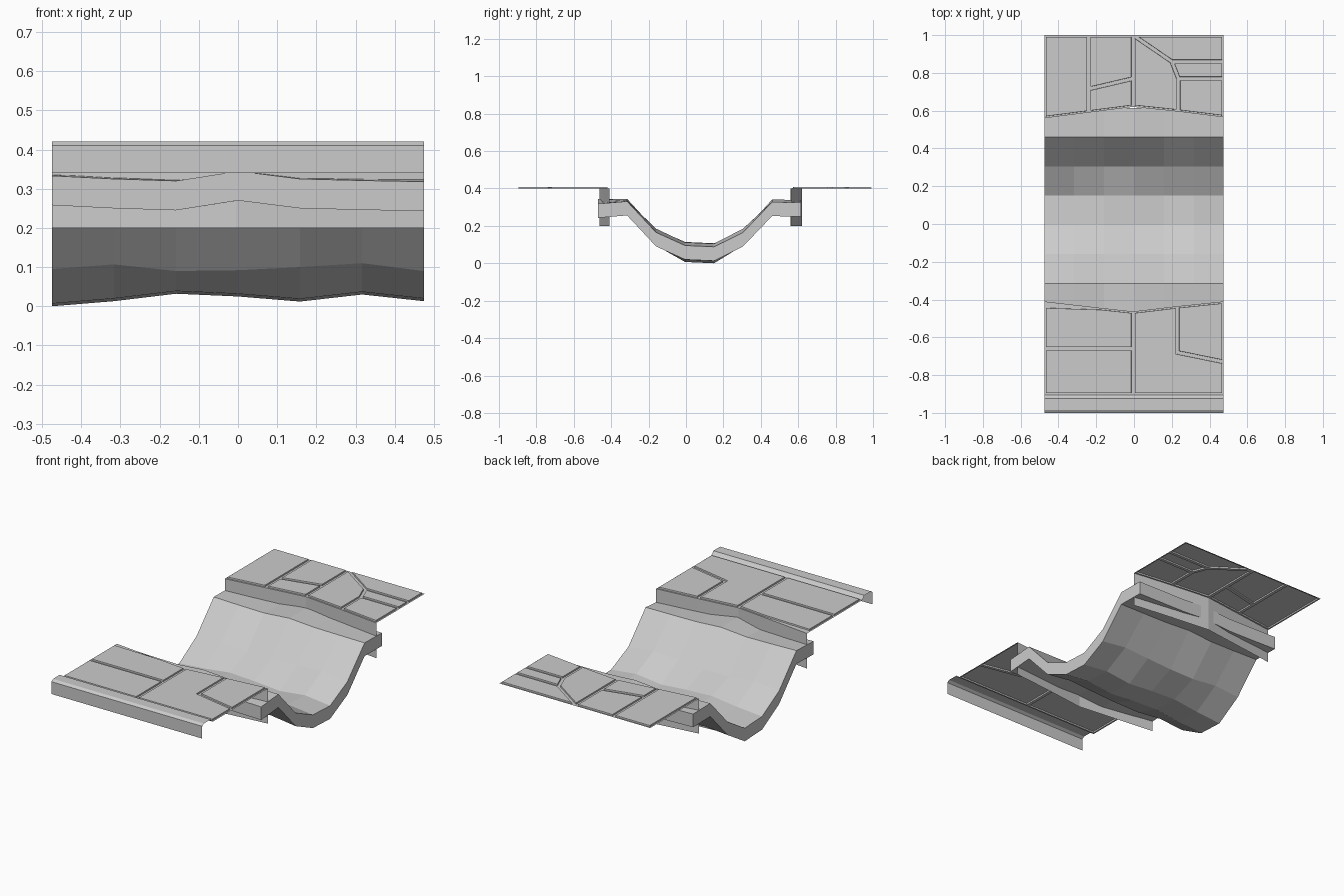
import bpy, bmesh

cube = bpy.data.objects.get("Cube")
if cube:
    bpy.data.objects.remove(cube, do_unlink=True)

# One plain concrete colour
concrete = bpy.data.materials.new("concrete_grey")
concrete.use_nodes = True
GREY = (0.6, 0.6, 0.6, 1)
concrete.diffuse_color = GREY
concrete.node_tree.nodes["Principled BSDF"].inputs["Base Color"].default_value = GREY

L, R = -0.475, 0.475      # side edges
M = -0.005                # middle joint
FLOOR, SLAB = 0.4, 0.408  # joint floor and slab top heights


def finish(bm, name):
    mesh = bpy.data.meshes.new(name)
    bm.to_mesh(mesh)
    bm.free()
    mesh.materials.append(concrete)
    obj = bpy.data.objects.new(name, mesh)
    bpy.context.collection.objects.link(obj)
    return obj


def strip(bm, first, second):
    """Join two rows of points with quads."""
    a = [bm.verts.new(p) for p in first]
    b = [bm.verts.new(p) for p in second]
    for i in range(len(a) - 1):
        bm.faces.new((a[i], a[i + 1], b[i + 1], b[i]))


def paving(name, outlines, fillers=()):
    """Raised slabs with sunken joints between them."""
    bm = bmesh.new()

    def polygon(points):
        return bm.faces.new([bm.verts.new((x, y, FLOOR)) for x, y in points])

    slabs = [polygon(o) for o in outlines]
    for o in fillers:
        polygon(o)
    bm.normal_update()
    bmesh.ops.inset_individual(bm, faces=slabs, thickness=0.009, use_even_offset=True)
    bmesh.ops.inset_individual(bm, faces=slabs, thickness=0.001,
                               depth=SLAB - FLOOR, use_even_offset=True)
    bmesh.ops.remove_doubles(bm, verts=bm.verts[:], dist=0.0001)
    return finish(bm, name)


def riser(name, edge):
    """Thin wall hanging below the paving edge."""
    bm = bmesh.new()
    strip(bm, [(x, y, 0.2) for x, y in edge], [(x, y, FLOOR) for x, y in edge])
    return finish(bm, name)


# Back paving: crooked joints around irregular slabs
back_edge = [(L, .56), (-.24, .59), (M, .62), (.235, .595), (R, .565)]
e0, e1, e2, e3, e4 = back_edge
left_t, mid_t = (-.24, .715), (M, .77)
left_top, mid_top = (-.24, 1), (M, 1)
bend, knee = (.2, .86), (.235, .77)
paving("back_paving", [
    [e0, e1, left_t, left_top, (L, 1)],
    [e1, e2, mid_t, left_t],
    [left_t, mid_t, mid_top, left_top],
    [e2, e3, knee, bend, mid_top, mid_t],
    [mid_top, bend, (R, .86), (R, 1)],
    [bend, knee, (R, .77), (R, .86)],
    [e3, e4, (R, .77), knee],
])
riser("back_riser", back_edge)

# Front paving
front_edge = [(L, -.41), (-.17, -.445), (M, -.463), (.23, -.435), (R, -.41)]
f0, f1, f2, f3, f4 = front_edge
cross, corner = (M, -.66), (.23, -.68)
side_l, side_r, notch = (L, -.66), (R, -.73), (L, -.435)
near_l, near_m, near_r = (L, -.905), (M, -.905), (R, -.905)
paving("front_paving", [
    [near_l, near_m, cross, side_l],
    [side_l, cross, f2, f1, notch],
    [near_m, near_r, side_r, corner, f3, f2, cross],
    [corner, side_r, f4, f3],
], fillers=[[notch, f1, f0]])
riser("front_riser", front_edge)

# Curb: open folded sheet along the front
curb_profile = [(-.905, FLOOR), (-.915, .408), (-.925, .42),
                (-.985, .42), (-1, .41), (-1, .34)]
bm = bmesh.new()
strip(bm, [(L, y, z) for y, z in curb_profile], [(R, y, z) for y, z in curb_profile])
finish(bm, "curb")

# Channel: uneven trough, a grid of rows thickened straight up
edge_wave = [.015, .007, .002, .027, .007, .003, 0]
slope_wave = [.005, .017, 0, .002, .01, .02, 0]
bed_wave = [-.013, 0, .019, .012, -.001, .017, 0]
lip_wave = [v / 2 for v in edge_wave]
rows = [(.243, edge_wave), (.256, lip_wave), (.09, slope_wave), (.02, bed_wave),
        (.013, bed_wave), (.09, slope_wave), (.252, lip_wave), (.25, lip_wave)]
THICK = 0.075
bm = bmesh.new()
grid = []
for j, (base, wave) in enumerate(rows):
    y = -.47 + j * .155
    grid.append([bm.verts.new((L + i * (R - L) / 6, y, base + w))
                 for i, w in enumerate(wave)])
for low, high in zip(grid, grid[1:]):
    for i in range(6):
        bm.faces.new((low[i], low[i + 1], high[i + 1], high[i]))
top = bmesh.ops.extrude_face_region(bm, geom=bm.faces[:], use_keep_orig=True)
bmesh.ops.translate(bm, vec=(0, 0, THICK),
                    verts=[g for g in top["geom"] if isinstance(g, bmesh.types.BMVert)])
bmesh.ops.recalc_face_normals(bm, faces=bm.faces[:])
finish(bm, "channel")
